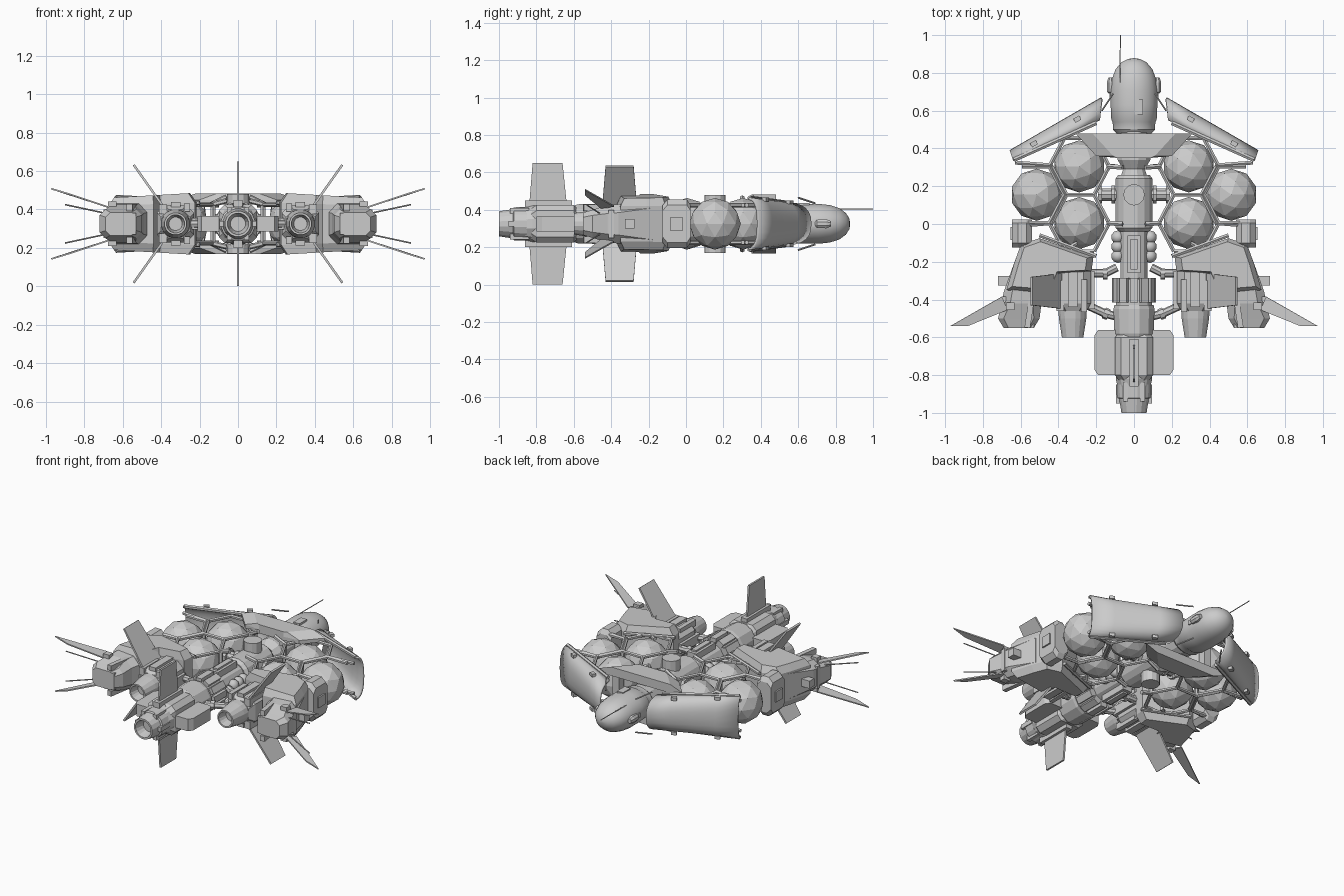
import bpy, bmesh, math
from mathutils import Vector, Matrix

if "Cube" in bpy.data.objects:
    bpy.data.objects.remove(bpy.data.objects["Cube"])

ZC = 0.325          # everything is modelled around this height
smooth = []


def make(name, bm, mirror="", soft=False, solid=0):
    bmesh.ops.recalc_face_normals(bm, faces=bm.faces)
    me = bpy.data.meshes.new(name)
    bm.to_mesh(me)
    bm.free()
    ob = bpy.data.objects.new(name, me)
    ob.location.z = ZC
    bpy.context.collection.objects.link(ob)
    if solid:
        s = ob.modifiers.new("thickness", "SOLIDIFY")
        s.thickness, s.offset = solid, 0
    if mirror:
        m = ob.modifiers.new("mirror", "MIRROR")
        m.use_axis = ("x" in mirror, False, "z" in mirror)
        m.use_mirror_merge = False
    if soft:
        smooth.append(ob)
    return ob


def loft(name, rings, mirror="", soft=False, closed=True, solid=0):
    bm = bmesh.new()
    vs = [[bm.verts.new(p) for p in r] for r in rings]
    n = len(rings[0])
    for a, b in zip(vs, vs[1:]):
        for i in range(n if closed else n - 1):
            j = (i + 1) % n
            bm.faces.new((a[i], a[j], b[j], b[i]))
    if closed:
        bm.faces.new(vs[0])
        bm.faces.new(vs[-1])
    return make(name, bm, mirror, soft, solid)


def turned(name, prof, n, cx=0, sz=1.0, mirror="", soft=False):
    # profile of (y, radius) turned around the y axis
    ring = lambda y, r: [(cx + r * math.cos((i + .5) * math.tau / n), y,
                          sz * r * math.sin((i + .5) * math.tau / n)) for i in range(n)]
    return loft(name, [ring(y, r) for y, r in prof], mirror, soft)


def octo(y, x0, x1, h, c=0.04):
    return [(x0 + c, y, h), (x1 - c, y, h), (x1, y, h - c), (x1, y, c - h),
            (x1 - c, y, -h), (x0 + c, y, -h), (x0, y, c - h), (x0, y, h - c)]


def add_box(bm, c, s, rot=0):
    m = Matrix.Translation(c) @ Matrix.Rotation(rot, 4, "Z") @ Matrix.Diagonal((*s, 1))
    bmesh.ops.create_cube(bm, size=1, matrix=m)


def boxes(name, items, mirror=""):
    bm = bmesh.new()
    for it in items:
        add_box(bm, *it)
    return make(name, bm, mirror)


def rods(name, segs, r, n=6, mirror=""):
    bm = bmesh.new()
    for a, b in segs:
        a, b = Vector(a), Vector(b)
        q = (b - a).to_track_quat("Z", "Y").to_matrix().to_4x4()
        bmesh.ops.create_cone(bm, cap_ends=True, segments=n, radius1=r, radius2=r,
                              depth=(b - a).length, matrix=Matrix.Translation((a + b) / 2) @ q)
    return make(name, bm, mirror)


def plate(name, pts, t, mirror=""):
    bm = bmesh.new()
    bm.faces.new([bm.verts.new(p) for p in pts])
    return make(name, bm, mirror, solid=t)


# cockpit head, neck and side sensor blisters
turned("cockpit_head", [(.47, .085), (.5, .112), (.54, .114), (.55, .121), (.63, .125), (.71, .125),
       (.77, .117), (.82, .098), (.855, .068), (.873, .034), (.878, .004)], 24, sz=.86, soft=True)
turned("neck", [(.24, .075), (.29, .06), (.34, .09), (.49, .09)], 12)
turned("sensor_blister", [(.69, .008), (.7, .018), (.75, .02), (.775, .012)], 8, cx=.125, sz=1.3, mirror="x")
boxes("head_hatches", [((.025, .62, .105), (.045, .08, .014)), ((.12, .68, 0), (.02, .03, .03)),
                       ((-.12, .68, 0), (.02, .03, .03))])
rods("nose_antenna", [((-.075, .72, .08), (-.072, 1.0, .08))], .003)
rods("cheek_antennas", [((.17, .6, .14), (.11, .69, .11))], .005, mirror="xz")

# curved armour shells in front of the tanks
rings = []
for k in range(5):
    t = k / 4
    f = Vector((.17, .665, 0)).lerp(Vector((.655, .385, 0)), t)
    b = Vector((.18, .55, 0)).lerp(Vector((.64, .335, 0)), t)
    h = .105 + .03 * t
    ring = []
    for i in range(13):
        a = -math.pi / 2 + math.pi * i / 12
        p = f.lerp(b, 1 - max(math.cos(a), 0) ** .85)
        p.z = h * math.copysign(abs(math.sin(a)) ** .8, math.sin(a))
        ring.append(p)
    rings.append(ring)
loft("armour_shell", rings, "x", soft=True, closed=False, solid=.014)
rods("armour_rim", [((.2, .535, .112), (.635, .34, .138))], .013, mirror="xz")
boxes("armour_clips", [((.3, .555, .115), (.035, .025, .02), -.52), ((.53, .425, .13), (.035, .025, .02), -.52)], "xz")

# collar plates linking shells and spine
loft("collar_plate", [[(-x, y, z) if s else (x, y, z) for s, x, y, z in
     ((1, .31 - d, .48, z), (1, .2 - d, .36, z), (1, .09, .35, z), (0, .09, .35, z),
      (0, .2 - d, .36, z), (0, .31 - d, .48, z))] for d, z in ((0, .1), (0, .125), (.09, .158))], "z")
boxes("collar_braces", [((.2, .43, 0), (.05, .05, .22))], "x")

# faceted tanks
cells = [(.29, .305), (.29, .005), (.515, .155)]
bm = bmesh.new()
for x, y in cells:
    bmesh.ops.create_icosphere(bm, subdivisions=2, radius=.138, matrix=Matrix.Translation((x, y, 0)))
make("storage_tanks", bm, "x")

# hexagonal cage around the tanks
edges = {}
for x, y in cells:
    c = [(round(x + .158 * math.cos(i * math.pi / 3), 3), round(y + .173 * math.sin(i * math.pi / 3), 3))
         for i in range(6)]
    for i in range(6):
        a, b = c[i], c[(i + 1) % 6]
        if max(a[0], b[0]) < .65:
            mid = (round((a[0] + b[0]) / .06), round((a[1] + b[1]) / .06))
            edges[mid] = ((*a, .1), (*b, .1))
ends = [((.43, .31, .1), (.63, .325, .1)), ((.43, .005, .1), (.62, -.01, .1))]
rods("hex_cage", list(edges.values()) + ends, .012, mirror="xz")
rods("cage_posts", [((.36, .155, -.1), (.36, .155, .1)), ((.13, .305, -.1), (.13, .305, .1)),
                    ((.13, .005, -.1), (.13, .005, .1))], .014, mirror="x")
rods("cage_ties", [((.1, .305, .1), (.14, .305, .1)), ((.06, .3, .14), (.14, .305, .1)),
                   ((.06, 0, .12), (.14, .005, .1))], .014, mirror="xz")

# central spine
turned("spine", [(-.04, .08), (-.02, .1), (.24, .1), (.26, .085)], 16)
rods("spine_turret", [((0, .155, -.155), (0, .155, .155))], .057, 12)
rods("spine_cross_tube", [((-.19, .155, 0), (.19, .155, 0))], .035, 10)
rods("spine_cross_flange", [((.1, .155, 0), (.12, .155, 0)), ((.17, .155, 0), (.19, .155, 0))], .05, 10, "x")
bm = bmesh.new()
for y in (-.07, -.12, -.17):
    bmesh.ops.create_uvsphere(bm, u_segments=10, v_segments=6, radius=.036,
                              matrix=Matrix.Translation((.085, y, 0)))
make("coolant_bulbs", bm, "x", soft=True)

# main engine
turned("main_engine_core", [(-.03, .075), (-.29, .075), (-.29, .1), (-.43, .1), (-.43, .108), (-.45, .112),
       (-.58, .108), (-.6, .1), (-.82, .1), (-.87, .088)], 12)
boxes("engine_top_block", [((0, -.16, .08), (.07, .2, .05)), ((0, -.16, .11), (.035, .16, .012))], "z")
loft("turbine_block", [octo(y, -w, w, w, .03) for y, w in ((-.57, .07), (-.6, .1), (-.8, .1), (-.83, .08))])
bm = bmesh.new()
for i in range(12):
    m = Matrix.Rotation(i * math.tau / 12, 4, "Y") @ Matrix.Translation((0, -.35, .1)) @ Matrix.Diagonal((.042, .13, .034, 1))
    bmesh.ops.create_cube(bm, size=1, matrix=m)
make("ribbed_ring", bm)
nozzle = [(0, .092), (.07, .09), (.075, .08), (.15, .068), (.15, .056), (.09, .04)]
turned("main_nozzle", [(-.85 - d, r) for d, r in nozzle], 16)
boxes("nozzle_ribs", [((.08, -.9, 0), (.03, .1, .03)), ((.045, -.89, .07), (.025, .1, .03)),
                      ((.045, -.89, -.07), (.025, .1, .03))], "x")
loft("side_block", [[(x, y, z) for x, y in ((.08, -.56), (.19, -.56), (.21, -.59), (.21, -.77), (.19, -.8), (.08, -.8))]
                    for z in (-.04, .04)], "x")
boxes("fin_mount", [((0, -.735, .1), (.045, .25, .05))], "z")
plate("main_fin", [(0, -.84, .08), (0, -.635, .08), (0, -.66, .325), (0, -.82, .325)], .012, "z")

# side engines
loft("side_engine_body", [octo(y, .325 - w, .325 + w, h, .04) for y, w, h in
     ((-.21, .065, .065), (-.25, .097, .097), (-.42, .097, .097), (-.46, .075, .075))], "x")
turned("side_nozzle", [(-.44, .078), (-.5, .074), (-.6, .058), (-.6, .048), (-.54, .035)], 16, cx=.325, mirror="x")
boxes("side_engine_ribs", [((.325, -.34, .1), (.05, .2, .025)), ((.265, -.38, .085), (.03, .17, .04)),
                           ((.39, -.38, .075), (.04, .16, .05))], "xz")
boxes("side_engine_rail", [((.225, -.35, 0), (.03, .2, .06))], "x")
plate("side_fin", [(.375, -.45, .07), (.375, -.26, .07), (.543, -.28, .307), (.543, -.43, .307)], .012, "xz")
struts = [((.09, -.23, 0), (.15, -.26, 0)), ((.15, -.26, 0), (.25, -.26, 0)),
          ((.09, -.49, 0), (.15, -.475, 0)), ((.15, -.475, 0), (.27, -.42, 0))]
rods("engine_struts", struts, .022, 8, "x")
rods("strut_collars", [((.14, -.265, 0), (.165, -.265, 0)), ((.135, -.48, 0), (.16, -.47, 0))], .03, 8, "x")

# wing hulls: plan outline with a chamfered top and bottom
plan = [(.215, -.175), (.5, -.075), (.6, -.11), (.635, -.21), (.675, -.35), (.44, -.37), (.4, -.26), (.225, -.25)]
cx, cy = .46, -.21
rim = lambda s, h: [(cx + (x - cx) * s, cy + (y - cy) * s, h * (1.1 - .35 * (x - .22))) for x, y in plan]
loft("wing_hull", [rim(.86, -.145), rim(1, -.1), rim(1, .1), rim(.86, .145)], "x")
loft("wing_pod", [octo(y, a, b, h, c) for y, a, b, h, c in
     ((-.18, .44, .625, .125, .04), (-.36, .47, .69, .105, .045), (-.42, .49, .7, .1, .045),
      (-.5, .5, .72, .075, .03), (-.55, .53, .69, .06, .025))], "x")
boxes("wing_pod_ribs", [((.55, -.45, .085), (.03, .2, .035), .15), ((.6, -.52, .04), (.14, .06, .03)),
                        ((.655, -.435, .1), (.045, .04, .03))], "xz")
boxes("wing_pod_window", [((.69, -.3, 0), (.06, .05, .05)), ((.665, -.4, 0), (.07, .03, .15))], "x")
rods("wing_front_rail", [((.2, -.17, .11), (.5, -.06, .1)), ((.3, -.1, .1), (.37, -.14, .1))], .012, mirror="xz")

# docking boxes behind the outer tanks
loft("docking_box", [octo(y, .54, .645, h, .03) for y, h in ((.025, .1), (.005, .13), (-.1, .13), (-.125, .1))], "x")
boxes("docking_window", [((.645, -.05, 0), (.02, .07, .07))], "x")

# tail fins and whisker rods
plate("tail_fin", [(.7, -.385, .095), (.972, -.54, .183), (.88, -.54, .155), (.67, -.455, .085)], .008, "xz")
rods("tail_whiskers", [((.69, -.46, .055), (.9, -.53, .1))], .004, mirror="xz")

# smooth shading with sharp edges kept
bpy.ops.object.select_all(action="DESELECT")
for ob in smooth:
    ob.select_set(True)
bpy.context.view_layer.objects.active = smooth[0]
bpy.ops.object.shade_smooth_by_angle(angle=math.radians(35))
